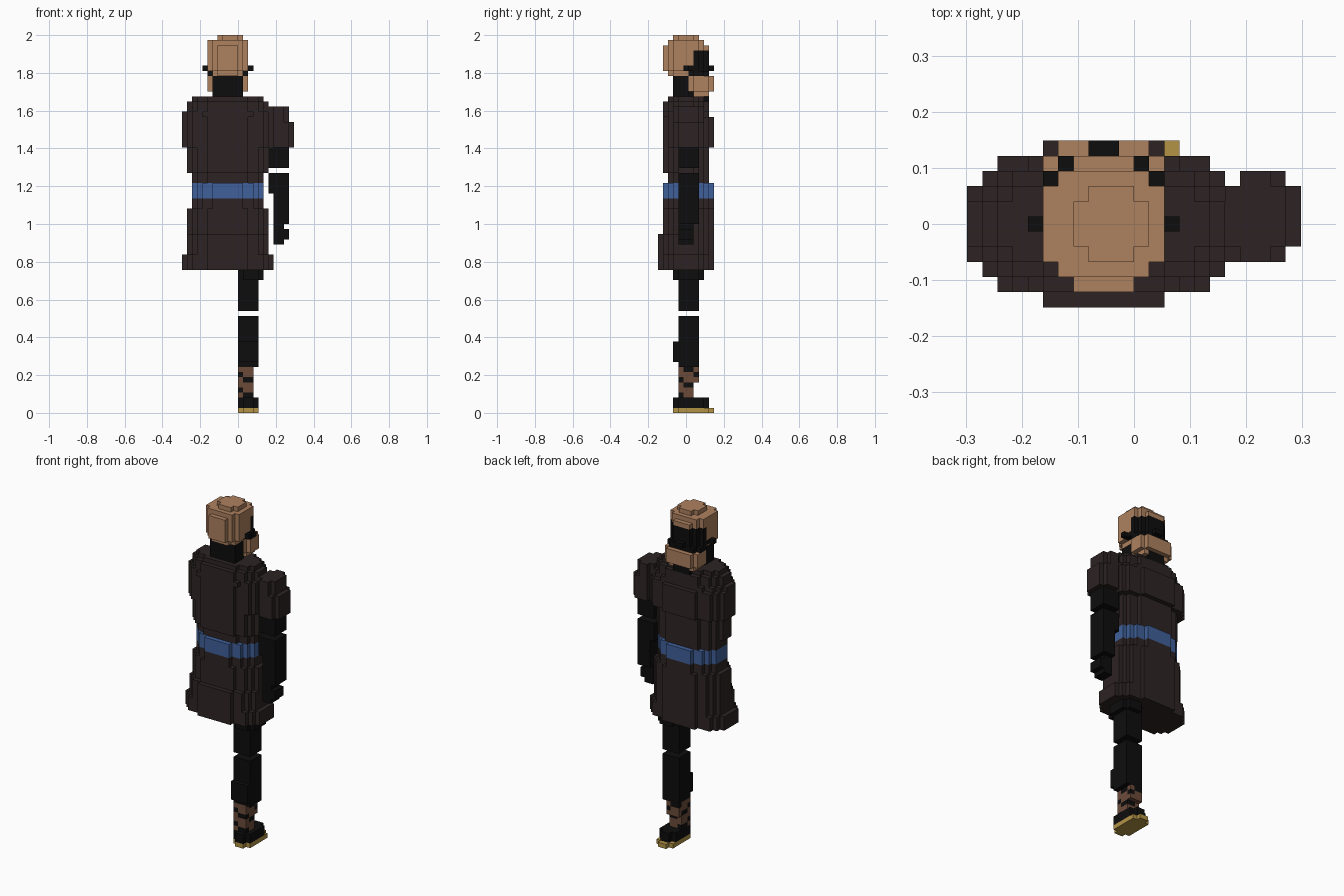
import bpy
import bmesh
from mathutils import Vector

cube = bpy.data.objects.get("Cube")
if cube:
    bpy.data.objects.remove(cube, do_unlink=True)

UNIT = 2 / 74  # edge of one block


def make_material(name, rgb):
    mat = bpy.data.materials.new(name)
    mat.use_nodes = True
    mat.diffuse_color = (*rgb, 1)
    shader = next(n for n in mat.node_tree.nodes if n.type == 'BSDF_PRINCIPLED')
    shader.inputs["Base Color"].default_value = (*rgb, 1)
    shader.inputs["Roughness"].default_value = 0.9
    return mat


PALETTE = {
    "skin": make_material("tan skin", (0.42, 0.22, 0.115)),
    "coat": make_material("dark brown cloth", (0.026, 0.017, 0.017)),
    "black": make_material("black cloth", (0.004, 0.004, 0.004)),
    "belt": make_material("blue sash", (0.05, 0.115, 0.32)),
    "wrap": make_material("brown wrap", (0.15, 0.07, 0.042)),
    "sole": make_material("straw sole", (0.45, 0.29, 0.06)),
}


def stack(tiers, colour, power=2.0):
    """Blocks filling rounded tiers: z range, x range, y range."""
    cells = {}
    for (z0, z1), (x0, x1), (y0, y1) in tiers:
        cx, cy, rx, ry = (x0 + x1) / 2, (y0 + y1) / 2, (x1 - x0) / 2, (y1 - y0) / 2
        for x in range(x0, x1):
            for y in range(y0, y1):
                u, v = abs(x + 0.5 - cx) / rx, abs(y + 0.5 - cy) / ry
                if u ** power + v ** power <= 1:
                    for z in range(z0, z1):
                        cells[x, y, z] = colour
    return cells


def recolour(cells, colour, rule):
    for cell in cells:
        if rule(*cell):
            cells[cell] = colour


def build(name, cells):
    """Turn blocks into a mesh made of their exposed sides only."""
    used = sorted(set(cells.values()))
    bm = bmesh.new()
    corners = {}

    def corner(p):
        key = tuple(round(c) for c in p)
        if key not in corners:
            corners[key] = bm.verts.new((key[0] * UNIT, (key[1] - 0.5) * UNIT, key[2] * UNIT))
        return corners[key]

    for cell, colour in cells.items():
        for axis in range(3):
            for sign in (-1, 1):
                normal = Vector((0, 0, 0))
                normal[axis] = sign
                if tuple(round(a + b) for a, b in zip(cell, normal)) in cells:
                    continue
                side = Vector((0, 0, 0))
                side[(axis + 1) % 3] = 0.5
                up = normal.cross(side)
                mid = Vector(cell) + Vector((0.5, 0.5, 0.5)) + normal / 2
                loop = (mid - side - up, mid + side - up, mid + side + up, mid - side + up)
                face = bm.faces.new([corner(p) for p in loop])
                face.material_index = used.index(colour)
    mesh = bpy.data.meshes.new(name)
    bm.to_mesh(mesh)
    bm.free()
    for colour in used:
        mesh.materials.append(PALETTE[colour])
    bpy.context.collection.objects.link(bpy.data.objects.new(name, mesh))


# Long coat, flared at the hem and pinched at the waist
build("coat_skirt", stack([
    ((28, 31), (-11, 7), (-5, 6)),
    ((31, 35), (-10, 6), (-5, 6)),
    ((35, 40), (-10, 6), (-4, 6)),
    ((40, 42), (-9, 5), (-4, 6)),
], "coat", 2.2))
build("sash", stack([((42, 45), (-9, 5), (-4, 6))], "belt", 2.2))
build("coat_torso", stack([
    ((45, 47), (-9, 5), (-3, 5)),
    ((47, 52), (-10, 6), (-4, 5)),
    ((52, 58), (-11, 7), (-4, 6)),
    ((58, 59), (-11, 7), (-4, 5)),
    ((59, 61), (-10, 6), (-4, 5)),
    ((61, 62), (-9, 5), (-3, 4)),
], "coat", 2.2))

# Arm in separate segments
build("sleeve", stack([
    ((52, 57), (6, 11), (-2, 4)),
    ((57, 60), (6, 10), (-2, 4)),
], "coat", 2.6))
build("upper_arm", stack([((48, 52), (6, 10), (-1, 3))], "black", 3))
build("forearm", stack([
    ((43, 47), (6, 10), (-1, 3)),
    ((37, 43), (7, 10), (-1, 3)),
], "black", 3))
build("hand", stack([
    ((33, 37), (7, 9), (-1, 2)),
    ((34, 36), (7, 10), (-1, 2)),
], "black", 4))

# Leg with bound shin
build("thigh", stack([
    ((26, 28), (0, 5), (-2, 4)),
    ((20, 26), (0, 4), (-1, 3)),
], "black", 3))
build("calf", stack([
    ((14, 19), (0, 4), (-1, 3)),
    ((10, 14), (0, 4), (-2, 3)),
    ((9, 10), (0, 4), (-1, 3)),
], "black", 3))
shin = stack([
    ((6, 9), (0, 3), (-1, 3)),
    ((3, 6), (0, 3), (-1, 2)),
], "wrap", 4)
recolour(shin, "black", lambda x, y, z: (2 * z + x + y) % 6 < 2)
build("shin", shin)

# Sandal
build("shoe", stack([((1, 3), (0, 4), (-2, 5))], "black", 3))
build("sole", stack([((0, 1), (0, 4), (-2, 6))], "sole", 3))

# Neck and collar
build("neck", stack([
    ((62, 66), (-5, 1), (-2, 1)),
    ((60, 63), (-4, 0), (-2, 5)),
], "black", 4))

# Head, with the face looking towards the back
head = stack([
    ((65, 66), (-4, 0), (-2, 3)),
    ((66, 67), (-5, 1), (-3, 5)),
    ((67, 72), (-6, 2), (-4, 5)),
    ((72, 73), (-6, 2), (-3, 4)),
    ((73, 74), (-4, 1), (-2, 3)),
], "skin", 2.5)
recolour(head, "black", lambda x, y, z: 68 <= z < 71 and y >= 2)
recolour(head, "black", lambda x, y, z: z < 68 and y >= 69 - z - 2)
build("head", head)

# Mask knot tips at the temples and the raised nose bridge
tips = {(x, 0, 67): "black" for x in (-7, 2)}
build("mask_tips", tips)
build("mask_bridge", {(x, 5, 67): "black" for x in (-3, -2)})

# Broad jaw below the mask
jaw = stack([
    ((62, 63), (-5, 1), (2, 5)),
    ((63, 66), (-6, 2), (1, 6)),
    ((66, 67), (-6, 2), (1, 5)),
], "skin", 2.8)
recolour(jaw, "black", lambda x, y, z: z == 66 and x not in (-3, -2, -1))
build("jaw", jaw)
